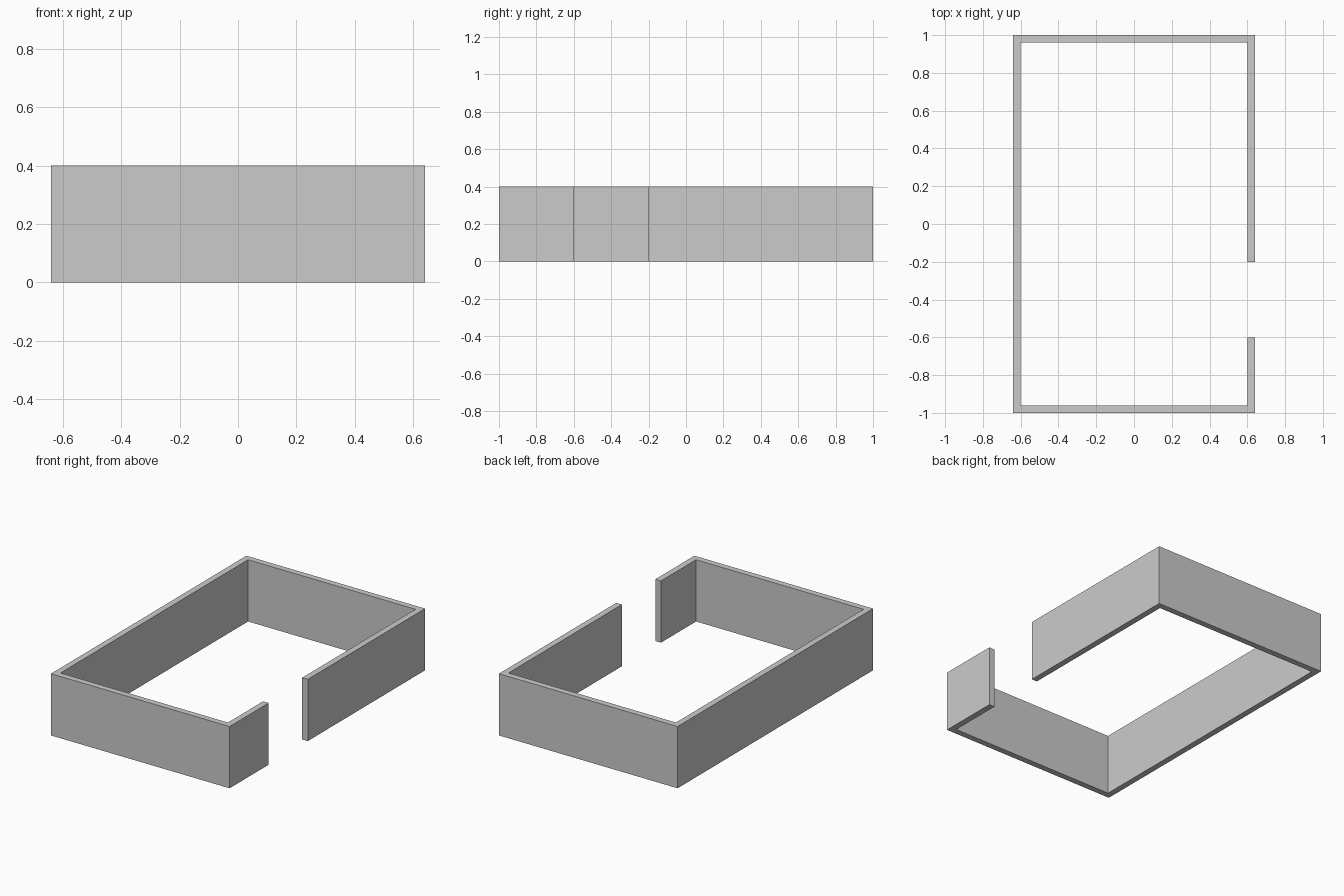
import bpy, bmesh

if "Cube" in bpy.data.objects:
    bpy.data.objects.remove(bpy.data.objects["Cube"])

W, L, T, H = 0.64, 1.0, 0.04, 0.4   # half width, half length, wall thickness, height
GAP = (-0.6, -0.2)                  # doorway along the right wall

# Wall footprint: outer loop then inner loop, open at the doorway
outer = [(W, GAP[1]), (W, L), (-W, L), (-W, -L), (W, -L), (W, GAP[0])]
w, l = W - T, L - T
inner = [(w, GAP[1]), (w, l), (-w, l), (-w, -l), (w, -l), (w, GAP[0])]

bm = bmesh.new()
o = [bm.verts.new((x, y, 0)) for x, y in outer]
i = [bm.verts.new((x, y, 0)) for x, y in inner]
for k in range(len(o) - 1):
    bm.faces.new((o[k], o[k + 1], i[k + 1], i[k]))

# Raise the footprint into walls
ext = bmesh.ops.extrude_face_region(bm, geom=bm.faces[:], use_keep_orig=True)
top = [v for v in ext["geom"] if isinstance(v, bmesh.types.BMVert)]
bmesh.ops.translate(bm, verts=top, vec=(0, 0, H))
bmesh.ops.recalc_face_normals(bm, faces=bm.faces[:])

mesh = bpy.data.meshes.new("room_walls")
bm.to_mesh(mesh)
bm.free()
bpy.context.collection.objects.link(bpy.data.objects.new("room_walls", mesh))
